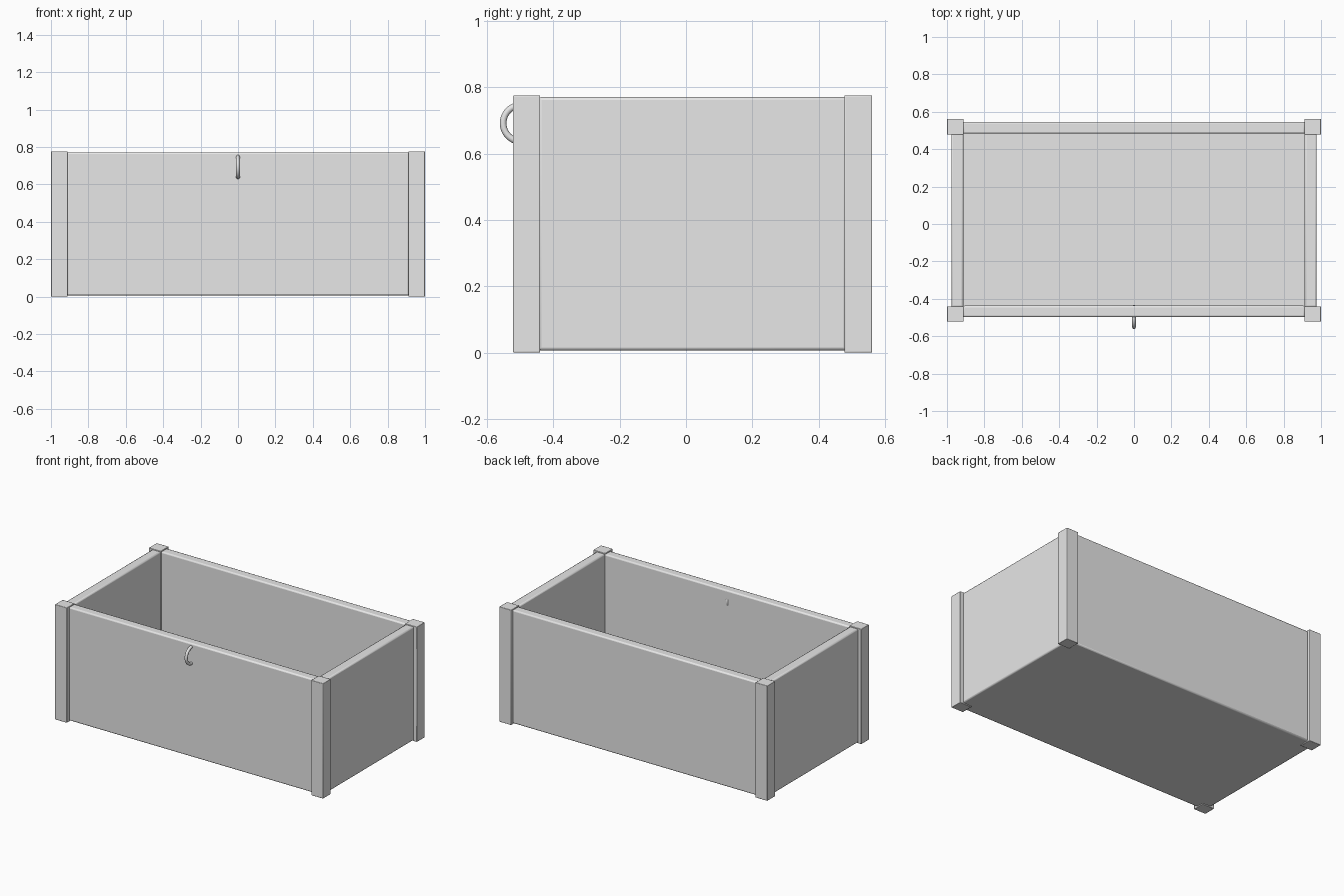
import bpy
import math

cube = bpy.data.objects.get("Cube")
if cube:
    bpy.data.objects.remove(cube, do_unlink=True)

# Single plain grey
grey = bpy.data.materials.new("plain_grey")
grey.use_nodes = True
colour = (0.8, 0.8, 0.8, 1)
grey.diffuse_color = colour
grey.node_tree.nodes["Principled BSDF"].inputs["Base Color"].default_value = colour


def box(name, low, high, bevel):
    """Box between two corners with softened edges."""
    centre = [(a + b) / 2 for a, b in zip(low, high)]
    bpy.ops.mesh.primitive_cube_add(size=1, location=centre)
    ob = bpy.context.object
    ob.name = name
    ob.scale = [b - a for a, b in zip(low, high)]
    bpy.ops.object.transform_apply(location=False, rotation=False, scale=True)
    ob.data.materials.append(grey)
    mod = ob.modifiers.new("soft_edges", "BEVEL")
    mod.width = bevel
    mod.segments = 2
    bpy.ops.object.shade_smooth_by_angle(angle=math.radians(35))
    return ob


BASE, RIM, TOP = 0.006, 0.771, 0.776
INNER_X, OUTER_X = 0.912, 0.977
FRONT, BACK = (-0.498, -0.437), (0.483, 0.546)

# Corner posts
for side, sx in (("left", 1), ("right", -1)):
    xs = sorted((sx * 0.911, sx))
    for end, ys in (("front", (-0.522, -0.440)), ("back", (0.478, 0.562))):
        box(f"{end}_{side}_post", (xs[0], ys[0], 0), (xs[1], ys[1], TOP), 0.003)

# Long panels
for end, ys in (("front", FRONT), ("back", BACK)):
    box(f"{end}_panel", (-0.915, ys[0], BASE), (0.915, ys[1], RIM), 0.009)

# Short side panels
for side, sx in (("left", 1), ("right", -1)):
    xs = sorted((sx * INNER_X, sx * OUTER_X))
    box(f"{side}_panel", (xs[0], -0.445, BASE), (xs[1], 0.485, RIM), 0.009)

# Floor
box("floor", (-0.95, -0.47, BASE), (0.95, 0.515, 0.07), 0.003)

# Ring pull on the front panel
bpy.ops.mesh.primitive_torus_add(
    major_radius=0.055, minor_radius=0.010, major_segments=40, minor_segments=12,
    location=(0, -0.497, 0.692), rotation=(0, math.pi / 2, 0))
ring = bpy.context.object
ring.name = "ring_pull"
ring.data.materials.append(grey)
bpy.ops.object.shade_smooth()
